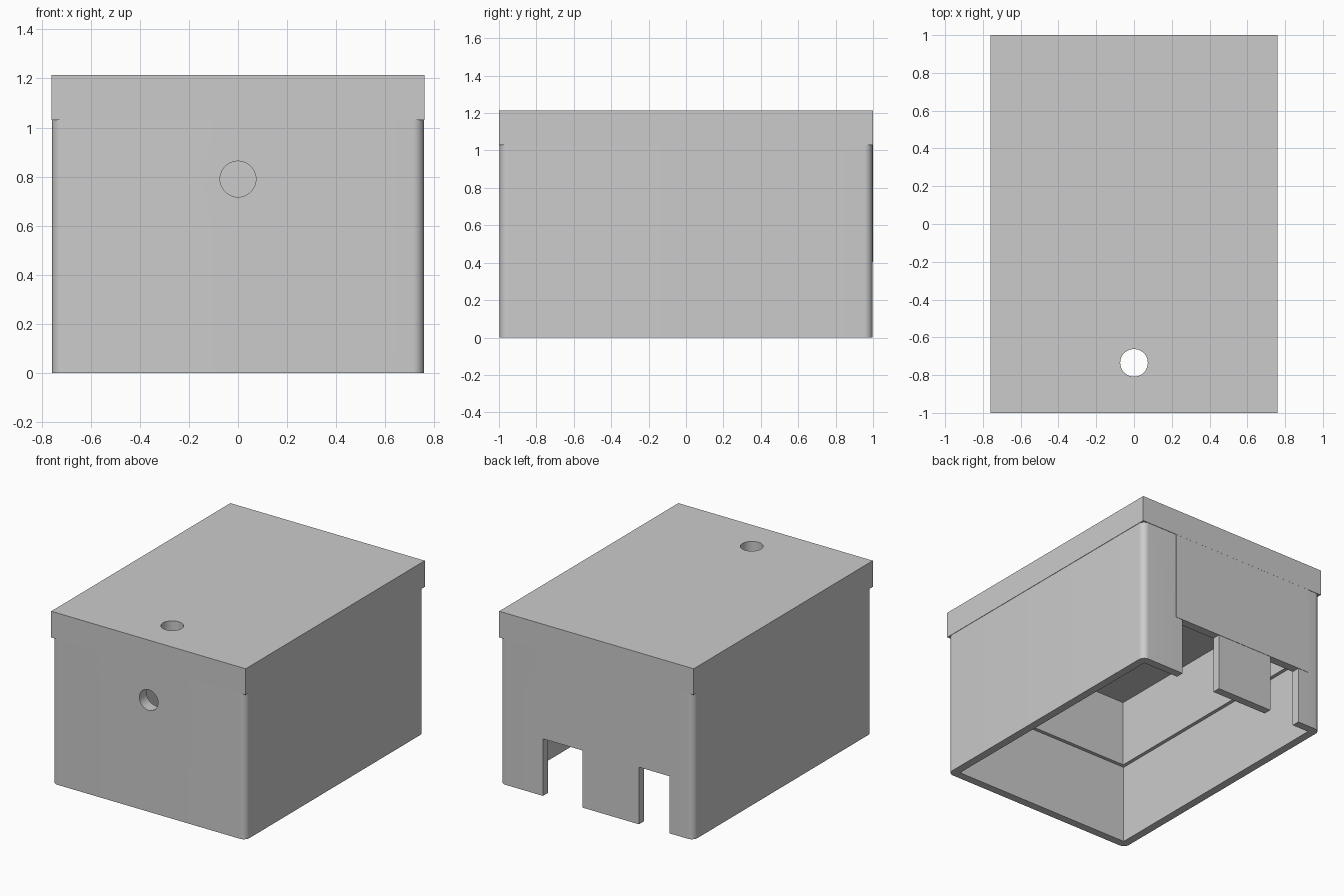
import bpy
import bmesh
from math import radians

if "Cube" in bpy.data.objects:
    bpy.data.objects.remove(bpy.data.objects["Cube"])

gray = bpy.data.materials.new("plain_gray")
gray.use_nodes = True
color = (0.6, 0.6, 0.6, 1)
gray.diffuse_color = color
gray.node_tree.nodes["Principled BSDF"].inputs["Base Color"].default_value = color


def block(name, x, y, z, radius=0):
    """Box from (min, max) ranges, with optional rounded vertical edges."""
    bm = bmesh.new()
    bmesh.ops.create_cube(bm, size=1)
    for v in bm.verts:
        for i, (low, high) in enumerate((x, y, z)):
            v.co[i] = high if v.co[i] > 0 else low
    if radius:
        edges = [e for e in bm.edges
                 if abs(e.verts[0].co.z - e.verts[1].co.z) > 0.01]
        bmesh.ops.bevel(bm, geom=edges, offset=radius, segments=10,
                        profile=0.5, affect='EDGES')
    mesh = bpy.data.meshes.new(name)
    bm.to_mesh(mesh)
    bm.free()
    mesh.materials.append(gray)
    obj = bpy.data.objects.new(name, mesh)
    bpy.context.collection.objects.link(obj)
    return obj


def drill(location, rotation=0):
    """Round hole cutter, upright or turned about x."""
    bpy.ops.mesh.primitive_cylinder_add(
        vertices=48, radius=0.073, depth=0.6, location=location,
        rotation=(rotation, 0, 0))
    obj = bpy.context.object
    obj.data.materials.append(gray)
    return obj


def activate(obj):
    bpy.ops.object.select_all(action='DESELECT')
    obj.select_set(True)
    bpy.context.view_layer.objects.active = obj


def cut(target, cutter):
    """Subtract the cutter, then discard it."""
    cutter.hide_render = True
    mod = target.modifiers.new("cut", 'BOOLEAN')
    mod.operation = 'DIFFERENCE'
    mod.solver = 'EXACT'
    mod.object = cutter
    activate(target)
    bpy.ops.object.modifier_apply(modifier=mod.name)
    bpy.data.objects.remove(cutter)


def sym(half):
    return (-half, half)


# Body shell: open underneath, with thicker walls in the upper half
body = block("body", sym(0.757), sym(0.997), (0, 1.03), 0.045)
cut(body, block("lower_cavity", sym(0.70), sym(0.94), (-0.1, 0.56)))
cut(body, block("upper_cavity", sym(0.675), sym(0.915), (0.5, 1.1)))

# Two port openings in the back wall
for span in ((0.11, 0.42), (-0.57, -0.33)):
    cut(body, block("port_opening", span, (0.85, 1.1), (-0.1, 0.405)))

# Cable hole in the front wall
cut(body, drill((0, -1, 0.79), radians(90)))

# Thin raised panel above the ports
block("back_panel", (-0.655, 0.477), (0.99, 0.9995), (0.405, 1.03))

# Lid slab with a hole near the front
lid = block("lid", sym(0.76), sym(1), (1.03, 1.215))
cut(lid, drill((0, -0.735, 1.12)))

for obj in (body, lid):
    activate(obj)
    bpy.ops.object.shade_smooth_by_angle(angle=radians(30))
